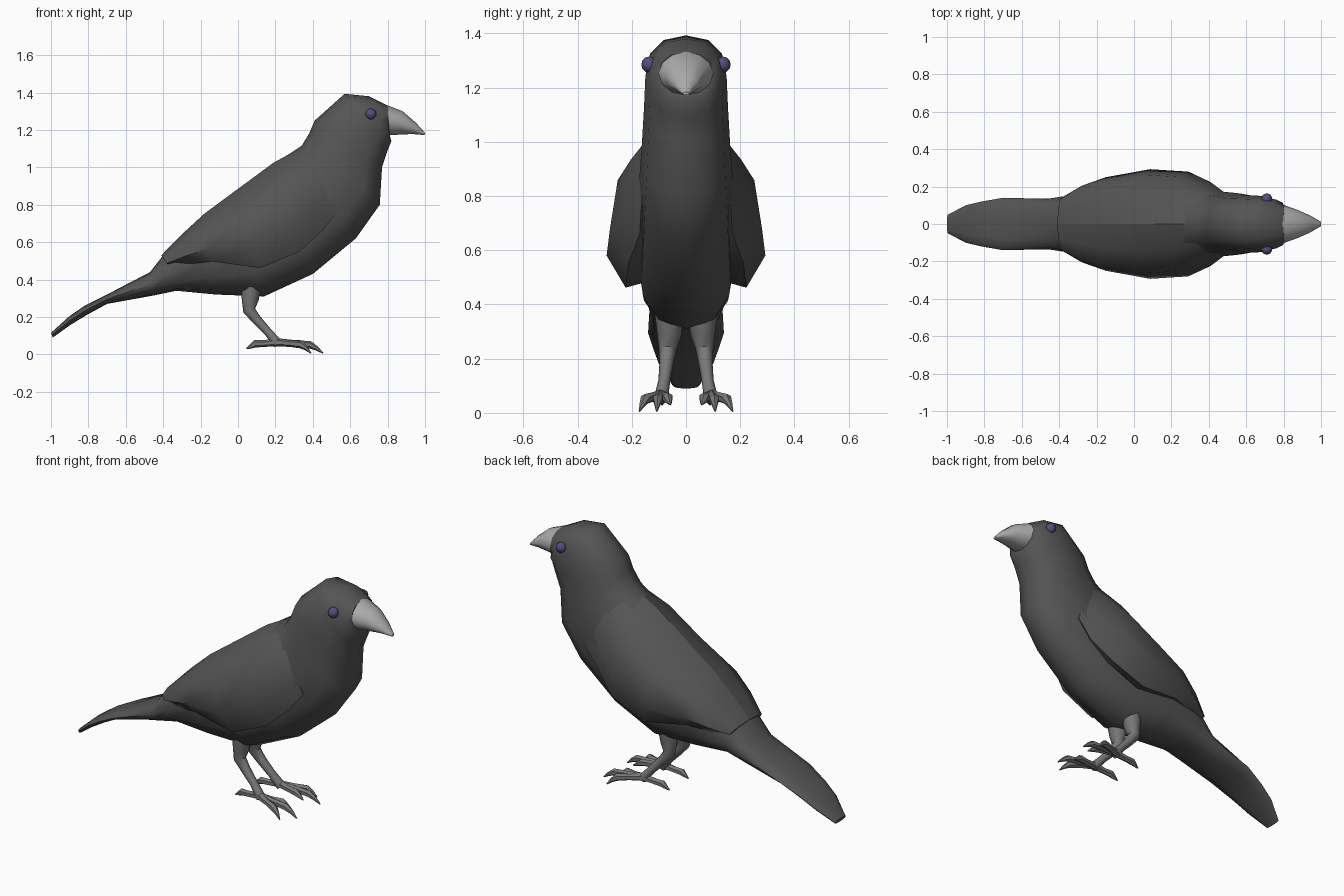
import bpy, bmesh, math
from mathutils import Vector

if "Cube" in bpy.data.objects:
    bpy.data.objects.remove(bpy.data.objects["Cube"])


def material(name, rgb):
    m = bpy.data.materials.new(name)
    m.diffuse_color = (*rgb, 1)
    m.use_nodes = True
    m.node_tree.nodes["Principled BSDF"].inputs["Base Color"].default_value = m.diffuse_color
    return m


FEATHER = material("feather", (0.09, 0.09, 0.09))
HORN = material("horn", (0.42, 0.42, 0.42))
SKIN = material("skin", (0.19, 0.19, 0.19))
EYE = material("eye", (0.08, 0.08, 0.2))


def loft(name, rings, mat, angle=50):
    """Skin a list of equal-length closed rings and cap both ends."""
    bm = bmesh.new()
    rows = [[bm.verts.new(p) for p in r] for r in rings]
    n = len(rows[0])
    for a, b in zip(rows, rows[1:]):
        for i in range(n):
            j = (i + 1) % n
            bm.faces.new((a[i], a[j], b[j], b[i]))
    bm.faces.new(rows[0])
    bm.faces.new(rows[-1])
    bmesh.ops.recalc_face_normals(bm, faces=bm.faces)
    me = bpy.data.meshes.new(name)
    bm.to_mesh(me)
    bm.free()
    me.materials.append(mat)
    ob = bpy.data.objects.new(name, me)
    bpy.context.collection.objects.link(ob)
    bpy.ops.object.select_all(action='DESELECT')
    ob.select_set(True)
    bpy.context.view_layer.objects.active = ob
    bpy.ops.object.shade_smooth_by_angle(angle=math.radians(angle))
    return ob


def section(tx, tz, bx, bz, w, n=12, power=0.85):
    """Oval ring between a top and a bottom profile point."""
    top, bot = Vector((tx, 0, tz)), Vector((bx, 0, bz))
    mid, half = (top + bot) / 2, (top - bot) / 2
    pts = []
    for i in range(n):
        a = 2 * math.pi * i / n
        c, s = math.cos(a), math.sin(a)
        y = math.copysign(abs(s) ** power, s) * w
        pts.append(mid + half * math.copysign(abs(c) ** power, c) + Vector((0, y, 0)))
    return pts


def tube(name, path, mat, n=6):
    """Tapered tube through (x, y, z, radius) points."""
    pts = [Vector(p[:3]) for p in path]
    rings = []
    for i, p in enumerate(pts):
        d = (pts[min(i + 1, len(pts) - 1)] - pts[max(i - 1, 0)]).normalized()
        u = d.cross(Vector((0, 1, 0))).normalized()
        v = d.cross(u)
        rings.append([p + path[i][3] * (u * math.cos(2 * math.pi * k / n)
                                        + v * math.sin(2 * math.pi * k / n)) for k in range(n)])
    return loft(name, rings, mat)


# Tail, trunk and head: top x, z, bottom x, z, half width
body = [(-1.0, .115, -.99, .09, .05), (-.9, .205, -.9, .155, .1),
        (-.82, .26, -.81, .21, .12), (-.7, .32, -.7, .27, .14),
        (-.47, .44, -.45, .315, .135), (-.4, .53, -.33, .34, .15),
        (-.18, .74, -.12, .32, .175), (0, .87, .14, .31, .18),
        (.18, 1.01, .4, .43, .18), (.34, 1.115, .63, .62, .172),
        (.38, 1.18, .758, .8, .163), (.41, 1.25, .77, 1.0, .155),
        (.57, 1.393, .8, 1.09, .15), (.7, 1.38, .82, 1.14, .13),
        (.8, 1.33, .81, 1.17, .1)]
loft("body", [section(*r) for r in body], FEATHER)

# Beak
beak = [(.795, 1.333, .805, 1.172, .102), (.88, 1.3, .87, 1.175, .075),
        (.95, 1.24, .935, 1.178, .045), (1.0, 1.185, .998, 1.172, .012)]
loft("beak", [section(*r, power=1) for r in beak], HORN)

# Folded wings: top x, z, lower edge x, z, outer half width
wing = [(.37, 1.12, .535, .77, .165), (.3, 1.085, .45, .66, .225),
        (.19, 1.025, .33, .55, .28), (0, .885, .12, .462, .293),
        (-.18, .752, -.14, .497, .25), (-.3, .642, -.27, .482, .205),
        (-.41, .53, -.37, .47, .145)]
shape = [(0, 0), (.1, .5), (.35, .9), (.72, 1), (1, .76), (.95, .5), (.3, .2)]
for side, s in (("left", 1), ("right", -1)):
    rings = []
    for tx, tz, bx, bz, w in wing:
        rings.append([(tx + (bx - tx) * f, s * w * g, tz + (bz - tz) * f) for f, g in shape])
    # keep the leading edge flush with the chest
    rings[0] = [(x, y if i < 4 else s * (.165 if i == 4 else .12), z)
                for i, (x, y, z) in enumerate(rings[0])]
    loft("wing_" + side, rings, FEATHER)

    # Eye
    bpy.ops.mesh.primitive_uv_sphere_add(segments=8, ring_count=6, radius=.03,
                                         location=(.71, s * .135, 1.285))
    eye = bpy.context.object
    eye.name = "eye_" + side
    eye.data.materials.append(EYE)
    bpy.ops.object.shade_smooth()

    # Leg and toes
    tube("leg_" + side, [(.07, s * .06, .36, .055), (.065, s * .062, .29, .045),
                         (.06, s * .068, .235, .033), (.1, s * .072, .185, .026),
                         (.16, s * .08, .12, .022), (.215, s * .092, .055, .026)], SKIN, 8)
    toes = {"middle": (.455, .108), "outer": (.39, .172), "inner": (.38, .058), "back": (.045, .088)}
    for toe, (x, y) in toes.items():
        lift = .006 if toe in ("middle", "outer") else .03
        at = lambda f, z, r: (.205 + (x - .205) * f, s * (.092 + (y - .092) * f), z, r)
        tube("toe_" + toe + "_" + side,
             [at(0, .065, .022), at(.4, .058, .018), at(.72, .05 + lift * .2, .02),
              at(.86, .03 + lift * .4, .012), at(1, lift, .003)], SKIN)
